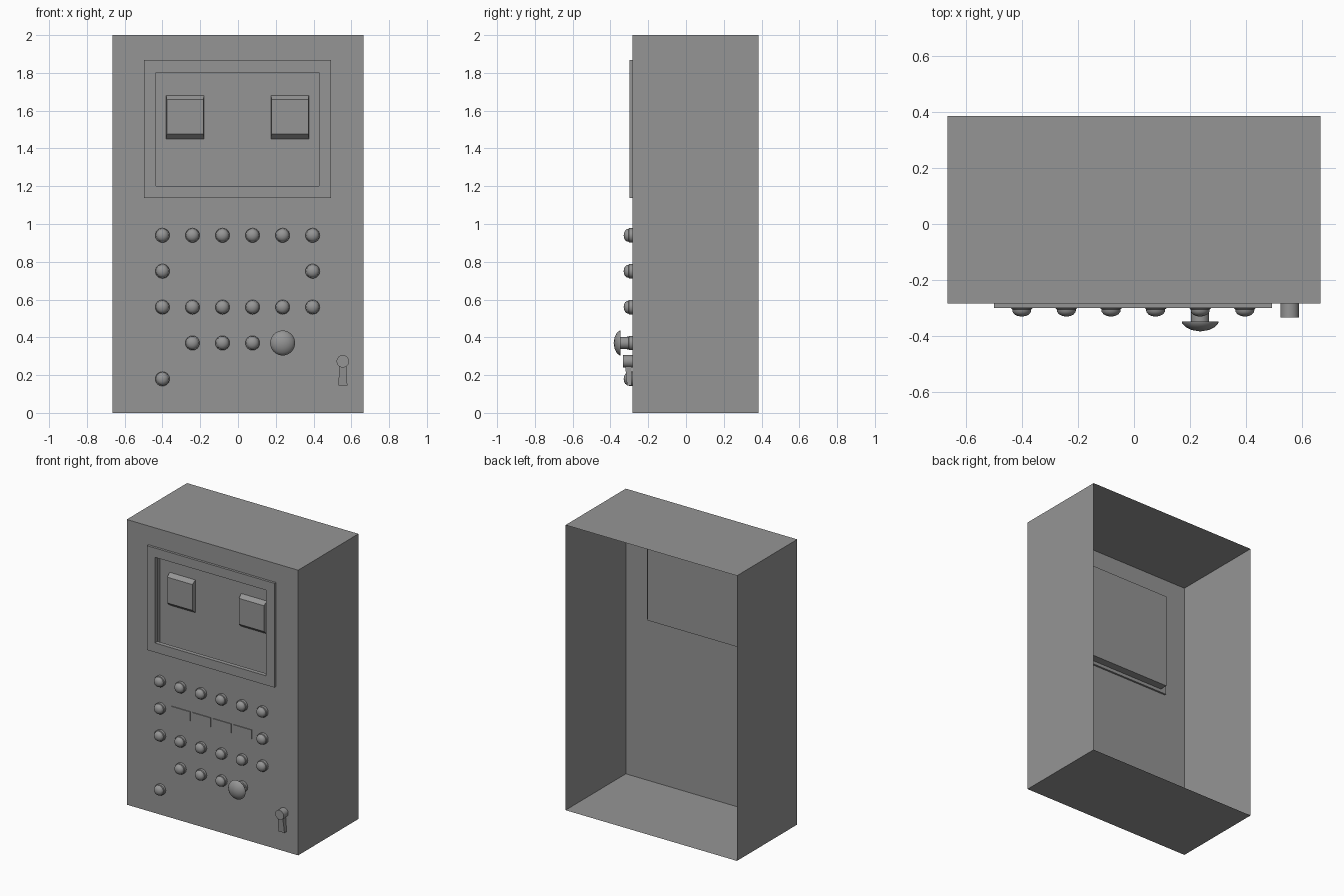
import bpy, bmesh, math
from mathutils import Matrix, Vector

cube = bpy.data.objects.get("Cube")
if cube:
    bpy.data.objects.remove(cube, do_unlink=True)

GREY = (0.3, 0.3, 0.3, 1)
mat = bpy.data.materials.new("plain grey")
mat.use_nodes = True
mat.diffuse_color = GREY
mat.node_tree.nodes["Principled BSDF"].inputs["Base Color"].default_value = GREY

FRONT = -0.283
BACK = 0.385


def finish(name, bm, smooth=False):
    mesh = bpy.data.meshes.new(name)
    bm.to_mesh(mesh)
    bm.free()
    obj = bpy.data.objects.new(name, mesh)
    bpy.context.collection.objects.link(obj)
    mesh.materials.append(mat)
    if smooth:
        bpy.ops.object.select_all(action='DESELECT')
        obj.select_set(True)
        bpy.context.view_layer.objects.active = obj
        bpy.ops.object.shade_smooth_by_angle(angle=math.radians(35))
    return obj


def rect(bm, x0, x1, z0, z1, y):
    """Four corner vertices of an upright rectangle."""
    return [bm.verts.new((x, y, z)) for x, z in ((x0, z0), (x1, z0), (x1, z1), (x0, z1))]


def bridge(bm, a, b):
    """Join two matching loops with quads."""
    n = len(a)
    for i in range(n):
        j = (i + 1) % n
        bm.faces.new((a[i], a[j], b[j], b[i]))


def loft(bm, loops, cap_start=True, cap_end=True):
    for a, b in zip(loops, loops[1:]):
        bridge(bm, a, b)
    if cap_start:
        bm.faces.new(loops[0])
    if cap_end:
        bm.faces.new(loops[-1])
    bmesh.ops.recalc_face_normals(bm, faces=bm.faces)


def lathe(name, profile, x, z, sides=24):
    """Spin (radius, distance out from the front) points round the y axis."""
    bm = bmesh.new()
    verts = [bm.verts.new((r, -d, 0)) for r, d in profile]
    edges = [bm.edges.new(pair) for pair in zip(verts, verts[1:])]
    bmesh.ops.spin(bm, geom=verts + edges, axis=(0, 1, 0), cent=(0, 0, 0),
                   steps=sides, angle=math.tau)
    bmesh.ops.remove_doubles(bm, verts=bm.verts, dist=0.0005)
    bmesh.ops.recalc_face_normals(bm, faces=bm.faces)
    bmesh.ops.translate(bm, verts=bm.verts, vec=(x, FRONT, z))
    return finish(name, bm, True)


OUTER = (-0.498, 0.492, 1.137, 1.868)
INNER = (-0.434, 0.428, 1.202, 1.803)

# Cabinet: open at the back, with a window hole in the front
bm = bmesh.new()
case = (-0.665, 0.665, 0, 2)
loft(bm, [rect(bm, *case, BACK), rect(bm, *case, FRONT), rect(bm, *OUTER, FRONT)],
     False, False)
finish("cabinet", bm)

# Raised frame around the window
bm = bmesh.new()
loops = [rect(bm, *OUTER, -0.27), rect(bm, *OUTER, -0.3),
         rect(bm, *INNER, -0.3), rect(bm, *INNER, -0.27)]
loft(bm, loops + loops[:1], False, False)
finish("window_frame", bm)

# Shallow tray behind the frame
bm = bmesh.new()
tray = (-0.455, 0.45, 1.16, 1.83)
loft(bm, [rect(bm, *tray, -0.27), rect(bm, *tray, -0.215)], False, True)
finish("window_tray", bm)

# Two meters with sloping tops and bottoms
for side, x in (("right", -0.28), ("left", 0.275)):
    bm = bmesh.new()
    loft(bm, [rect(bm, x - 0.1, x + 0.1, 1.45, 1.68, -0.215),
              rect(bm, x - 0.097, x + 0.097, 1.477, 1.658, -0.245)], False, True)
    finish(side + "_meter", bm)

# Row of label plates
for i in range(4):
    x = -0.314 + i * 0.159
    bm = bmesh.new()
    loft(bm, [rect(bm, x, x + 0.143, 0.72, 0.785, FRONT),
              rect(bm, x, x + 0.143, 0.72, 0.785, FRONT - 0.006)], False, True)
    finish(f"label_plate_{i + 1}", bm)

# Push buttons in rows
BUTTON = [(0.038, 0), (0.038, 0.018), (0.034, 0.021), (0.033, 0.03),
          (0.026, 0.039), (0.014, 0.045), (0, 0.047)]
columns = [-0.4 + i * 0.159 for i in range(6)]
rows = {0.94: range(6), 0.75: (0, 5), 0.56: range(6), 0.37: (1, 2, 3), 0.18: (0,)}
for r, (z, used) in enumerate(rows.items()):
    for c in used:
        lathe(f"button_{r + 1}_{c + 1}", BUTTON, columns[c], z)

# Mushroom stop button
lathe("stop_button", [(0.038, 0), (0.038, 0.018), (0.032, 0.021), (0.032, 0.064),
                      (0.066, 0.064), (0.064, 0.071), (0.052, 0.084),
                      (0.03, 0.095), (0, 0.1)], columns[4], 0.37, 32)

# Key switch: round barrel with a flared handle below
lathe("key_barrel", [(0.033, 0), (0.033, 0.05), (0, 0.05)], 0.555, 0.273)
bm = bmesh.new()
loops = []
for z, w, y0, y1 in ((0.25, 0.018, -0.322, -0.29), (0.145, 0.024, -0.312, -0.288)):
    loops.append([bm.verts.new((0.555 + sx * w, y, z))
                  for sx, y in ((-1, y0), (1, y0), (1, y1), (-1, y1))])
loft(bm, loops)
finish("key_handle", bm)
